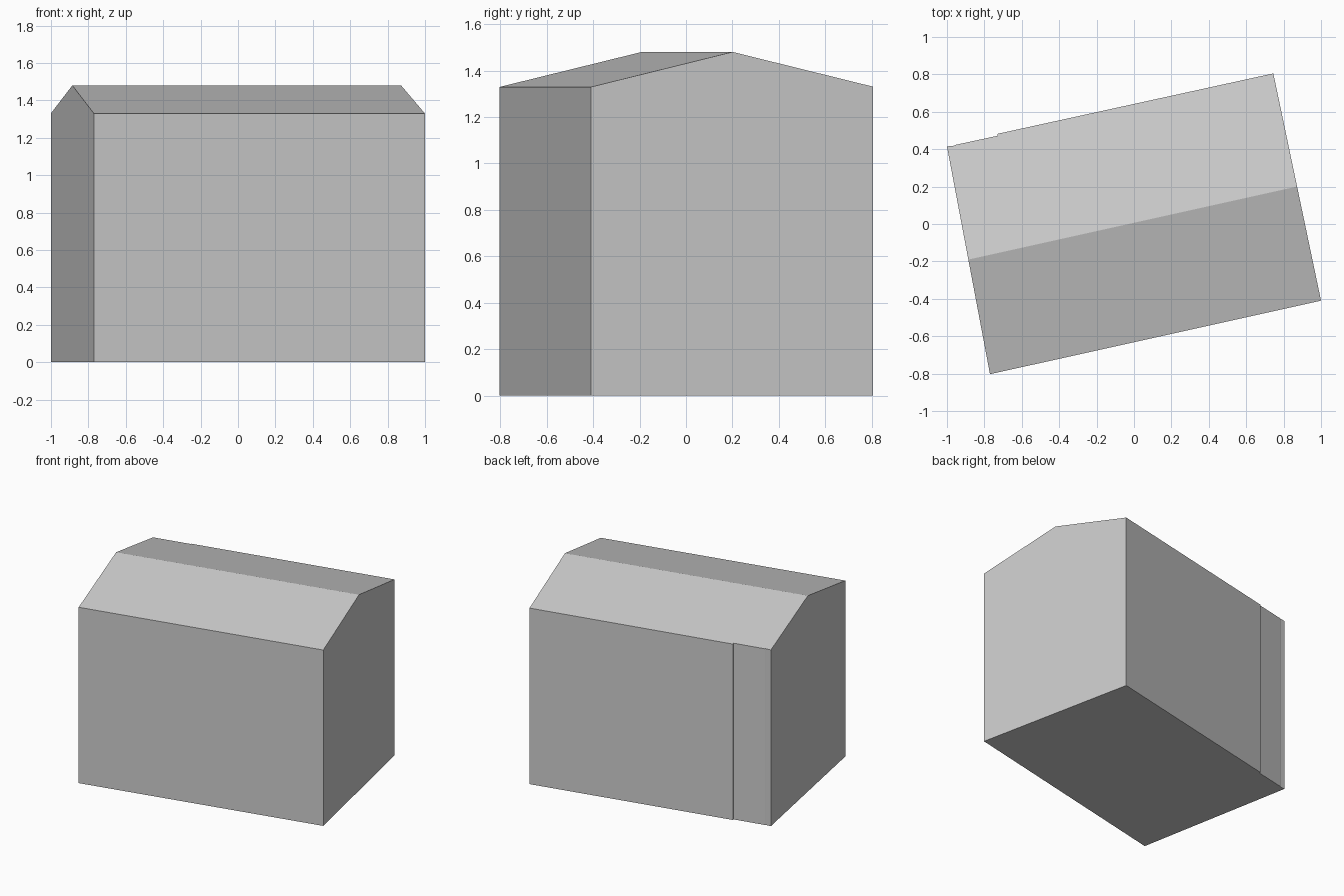
import bpy, bmesh
from mathutils import Vector

cube = bpy.data.objects.get("Cube")
if cube:
    bpy.data.objects.remove(cube, do_unlink=True)

EAVES, RIDGE, HALF_DEPTH = 1.33, 1.48, 0.62

# Single plain grey
grey = bpy.data.materials.new("plain_grey")
grey.use_nodes = True
colour = (0.6, 0.6, 0.6, 1)
grey.diffuse_color = colour
grey.node_tree.nodes["Principled BSDF"].inputs["Base Color"].default_value = colour

# Footprint, with the small step in the back wall
footprint = [(-0.77, -0.803), (1.0, -0.41), (0.745, 0.805), (-0.73, 0.482),
             (-0.728, 0.472), (-0.955, 0.423), (-0.96, 0.419), (-1.0, 0.415)]

bm = bmesh.new()
base = bm.faces.new([bm.verts.new((x, y, 0)) for x, y in footprint])
walls = bmesh.ops.extrude_face_region(bm, geom=[base], use_keep_orig=True)
top = [g for g in walls["geom"] if isinstance(g, bmesh.types.BMVert)]
bmesh.ops.translate(bm, verts=top, vec=(0, 0, 2))

# Gable roof: slice the block along a slope on each side of the ridge
ridge_point = Vector((-0.885, -0.19, RIDGE))
along = (Vector((0.87, 0.20, RIDGE)) - ridge_point).normalized()
across = Vector((0, 0, 1)).cross(along)
for side in (-1, 1):
    normal = across * side * (RIDGE - EAVES) + Vector((0, 0, HALF_DEPTH))
    cut = bmesh.ops.bisect_plane(bm, geom=bm.verts[:] + bm.edges[:] + bm.faces[:],
                                 plane_co=ridge_point, plane_no=normal.normalized(),
                                 clear_outer=True)
    rim = [g for g in cut["geom_cut"] if isinstance(g, bmesh.types.BMEdge)]
    bmesh.ops.holes_fill(bm, edges=rim, sides=0)
bmesh.ops.recalc_face_normals(bm, faces=bm.faces[:])

mesh = bpy.data.meshes.new("gabled_building")
bm.to_mesh(mesh)
bm.free()
mesh.materials.append(grey)
building = bpy.data.objects.new("gabled_building", mesh)
bpy.context.collection.objects.link(building)
